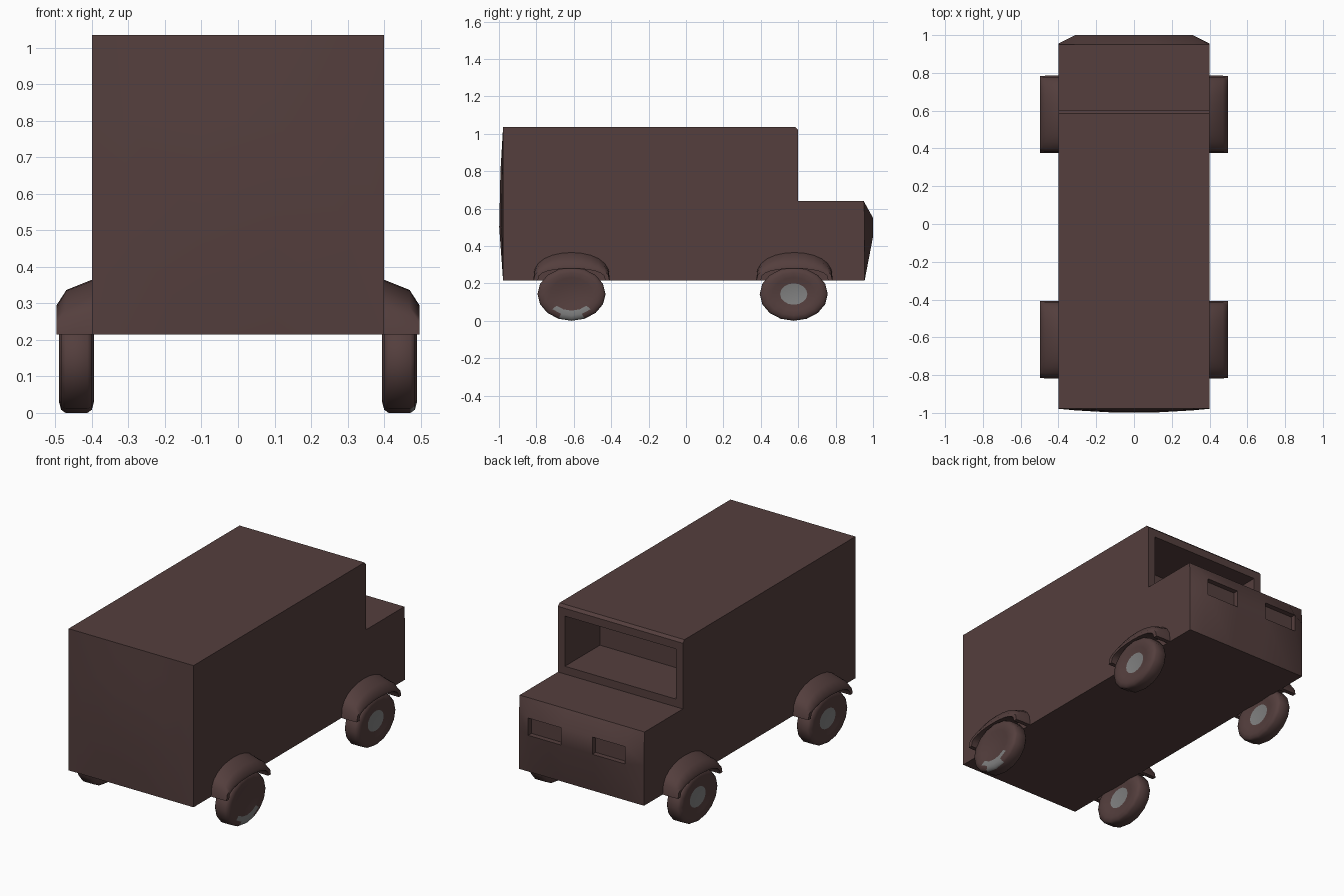
import bpy, bmesh, math
from mathutils import Vector

if "Cube" in bpy.data.objects:
    bpy.data.objects.remove(bpy.data.objects["Cube"])


def material(name, rgb):
    m = bpy.data.materials.new(name)
    m.diffuse_color = (*rgb, 1)
    m.use_nodes = True
    m.node_tree.nodes["Principled BSDF"].inputs["Base Color"].default_value = m.diffuse_color
    return m


BROWN = material("dark brown paint", (0.089, 0.049, 0.047))
GREY = material("grey hub", (0.216, 0.216, 0.216))


def finish(bm, name, angle):
    bmesh.ops.recalc_face_normals(bm, faces=bm.faces)
    me = bpy.data.meshes.new(name)
    bm.to_mesh(me)
    bm.free()
    ob = bpy.data.objects.new(name, me)
    bpy.context.collection.objects.link(ob)
    me.materials.append(BROWN)
    me.materials.append(GREY)
    bpy.ops.object.select_all(action='DESELECT')
    ob.select_set(True)
    bpy.context.view_layer.objects.active = ob
    bpy.ops.object.shade_smooth_by_angle(angle=math.radians(angle))
    return ob


def recess(bm, faces, margin, depth):
    """Inset a patch of faces and push it towards -y."""
    if margin:
        bmesh.ops.inset_region(bm, faces=faces, thickness=margin, use_even_offset=True)
    out = bmesh.ops.extrude_face_region(bm, geom=faces)["geom"]
    bmesh.ops.delete(bm, geom=faces, context='FACES_ONLY')
    verts = [g for g in out if isinstance(g, bmesh.types.BMVert)]
    bmesh.ops.translate(bm, verts=verts, vec=(0, -depth, 0))


# Body: an L-shaped side profile (edge y, z, centre bulge) swept across x
COLS = [-0.4, -0.31, -0.1, 0.1, 0.31, 0.4]
PROFILE = [
    (-0.978, 0.215, 0.0), (0.955, 0.215, 0.0),                           # underside
    (0.955, 0.45, 0.045), (0.955, 0.55, 0.045), (0.95, 0.64, 0.0),       # nose
    (0.60, 0.64, 0.0), (0.60, 1.02, 0.0), (0.585, 1.035, 0.0),           # windscreen
    (-0.978, 1.035, 0.0), (-0.978, 0.8, -0.015), (-0.978, 0.5, -0.022),  # roof, end
]


def bulge(x, y, b):
    if b > 0:
        return y + (b if abs(x) < 0.35 else 0)
    return y + b * (1 - (abs(x) / 0.4) ** 2)


bm = bmesh.new()
rings = [[bm.verts.new((x, bulge(x, y, b), z)) for y, z, b in PROFILE] for x in COLS]
n = len(PROFILE)
panels = {}
for c in range(len(COLS) - 1):
    for i in range(n):
        j = (i + 1) % n
        panels[c, i] = bm.faces.new((rings[c][i], rings[c][j], rings[c + 1][j], rings[c + 1][i]))
bm.faces.new(rings[0])
bm.faces.new(rings[-1])
bmesh.ops.recalc_face_normals(bm, faces=bm.faces)
recess(bm, [panels[c, 5] for c in range(5)], 0.045, 0.32)   # windscreen opening
for c in (1, 3):
    recess(bm, [panels[c, 2]], 0, 0.03)                     # lamp slots
finish(bm, "van_body", 35)


# Fenders: arched bands around each wheel
def fender(name, side, yc):
    bm = bmesh.new()
    section = [(0.395, 0.205, 0.367), (0.47, 0.205, 0.337), (0.497, 0.203, 0.295),
               (0.497, 0.18, 0.28), (0.395, 0.18, 0.28)]
    steps = 12
    loops = []
    for k in range(steps + 1):
        t = math.pi * k / steps
        lift = max(math.sin(t), 0) ** 0.7
        loops.append([bm.verts.new((side * x, yc + r * math.cos(t), 0.215 + (top - 0.215) * lift))
                      for x, r, top in section])
    for a, b in zip(loops, loops[1:]):
        for i in range(5):
            j = (i + 1) % 5
            bm.faces.new((a[i], a[j], b[j], b[i]))
    bm.faces.new(loops[0])
    bm.faces.new(loops[-1])
    finish(bm, name, 50)


# Wheels: slightly squashed lathed discs with grey hubs
def wheel(name, side, yc, low_patch):
    bm = bmesh.new()
    prof = [(0.036, 0.4), (0.045, 0.62), (0.0475, 0.8), (0.042, 0.94), (0.03, 1.0)]
    prof += [(-x, r) for x, r in reversed(prof)]
    sides = 16
    loops = []
    for x, r in prof:
        loops.append([bm.verts.new((side * (0.4425 + x),
                                    yc + 0.182 * r * math.cos(2 * math.pi * k / sides),
                                    0.143 + 0.143 * r * math.sin(2 * math.pi * k / sides)))
                      for k in range(sides)])
    for a, b in zip(loops, loops[1:]):
        for k in range(sides):
            m = (k + 1) % sides
            bm.faces.new((a[k], a[m], b[m], b[k]))
    outer = bm.faces.new(loops[0])
    inner = bm.faces.new(loops[-1])
    inner.material_index = 1
    if low_patch:
        # this wheel's grey patch sits at the bottom of its outer face
        for f in bm.faces:
            p = f.calc_center_median()
            if abs(p.x) > 0.47 and p.z < 0.07 and abs(p.y - yc) < 0.085:
                f.material_index = 1
    else:
        outer.material_index = 1
    finish(bm, name, 50)


for side, sname in ((1, "right"), (-1, "left")):
    for yf, yw, end in ((0.58, 0.576, "hood"), (-0.612, -0.612, "cargo")):
        fender(f"{sname}_{end}_fender", side, yf)
        wheel(f"{sname}_{end}_wheel", side, yw, side == 1 and end == "cargo")
